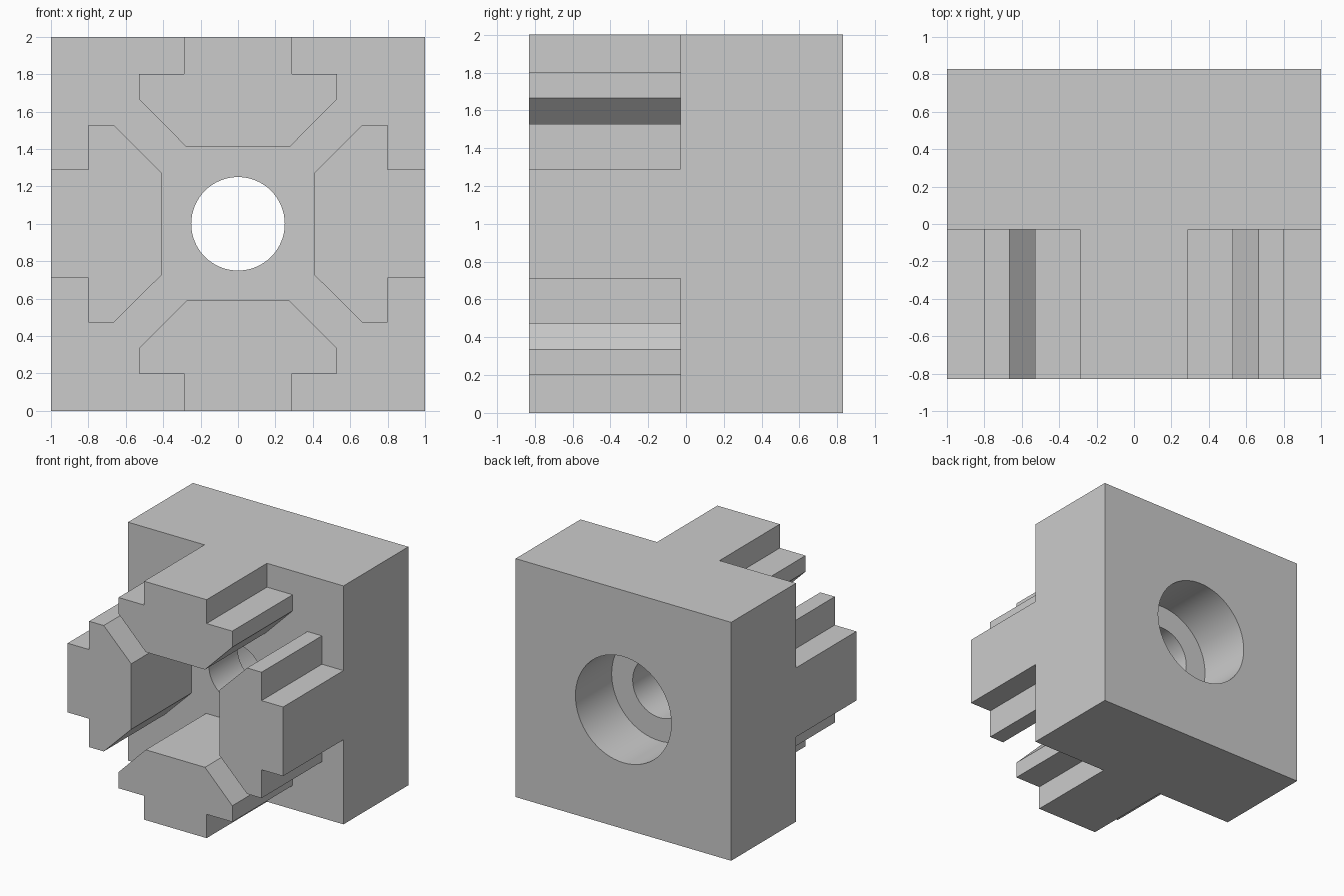
import bpy
import bmesh
import math
from mathutils import Matrix, Vector

FRONT, SEAT, BACK = -0.83, -0.03, 0.83
CENTRE = Vector((0, 0, 1))

old = bpy.data.objects.get("Cube")
if old:
    bpy.data.objects.remove(old, do_unlink=True)

grey = bpy.data.materials.new("light grey")
grey.use_nodes = True
colour = (0.6, 0.6, 0.6, 1)
grey.diffuse_color = colour
grey.node_tree.nodes["Principled BSDF"].inputs["Base Color"].default_value = colour


def make_object(name, bm):
    bmesh.ops.recalc_face_normals(bm, faces=bm.faces)
    mesh = bpy.data.meshes.new(name)
    bm.to_mesh(mesh)
    bm.free()
    mesh.materials.append(grey)
    obj = bpy.data.objects.new(name, mesh)
    bpy.context.collection.objects.link(obj)
    return obj


def extrude_profile(name, points, y0, y1, angle=0):
    """Extrude an (x, z) outline along y, turned about the central axis."""
    bm = bmesh.new()
    face = bm.faces.new([bm.verts.new((x, y0, z)) for x, z in points])
    grown = bmesh.ops.extrude_face_region(bm, geom=[face])
    verts = [v for v in grown["geom"] if isinstance(v, bmesh.types.BMVert)]
    bmesh.ops.translate(bm, verts=verts, vec=(0, y1 - y0, 0))
    bmesh.ops.transform(bm, verts=bm.verts,
                        matrix=Matrix.Translation(CENTRE) @ Matrix.Rotation(angle, 4, "Y"))
    return make_object(name, bm)


def combine(target, tool, operation):
    """Apply a boolean and discard the tool."""
    mod = target.modifiers.new(operation, "BOOLEAN")
    mod.object, mod.operation, mod.solver = tool, operation, "EXACT"
    bpy.context.view_layer.objects.active = target
    bpy.ops.object.modifier_apply(modifier=mod.name)
    bpy.data.objects.remove(tool, do_unlink=True)


def circle(radius, sides=64):
    return [(radius * math.cos(math.tau * i / sides), radius * math.sin(math.tau * i / sides))
            for i in range(sides)]


# Square block with its back rim chamfered
bm = bmesh.new()
bmesh.ops.create_cube(bm, size=2)
for v in bm.verts:
    v.co.y = BACK if v.co.y > 0 else SEAT
    v.co.z += 1
rim = [e for e in bm.edges if all(v.co.y == BACK for v in e.verts)]
bmesh.ops.bevel(bm, geom=rim, offset=0.127, segments=1, affect="EDGES")
body = make_object("connector_body", bm)

# Four slot prongs around the axis
half = [(0.29, 1.0), (0.29, 0.8), (0.528, 0.8), (0.528, 0.665), (0.275, 0.41)]
outline = half + [(-x, z) for x, z in reversed(half)]
for i in range(4):
    prong = extrude_profile("prong", outline, FRONT, SEAT, i * math.pi / 2)
    combine(body, prong, "UNION")

# Through hole and counterbore from the back
combine(body, extrude_profile("bolt_hole", circle(0.25), SEAT - 0.1, BACK + 0.1), "DIFFERENCE")
combine(body, extrude_profile("counterbore", circle(0.445), 0.35, BACK + 0.1), "DIFFERENCE")

# Clean coplanar seams and shade the bores smoothly
bm = bmesh.new()
bm.from_mesh(body.data)
bmesh.ops.remove_doubles(bm, verts=bm.verts, dist=0.0001)
bmesh.ops.dissolve_limit(bm, angle_limit=math.radians(1), verts=bm.verts, edges=bm.edges)
bm.to_mesh(body.data)
bm.free()
bpy.ops.object.select_all(action="DESELECT")
body.select_set(True)
bpy.context.view_layer.objects.active = body
bpy.ops.object.shade_smooth_by_angle(angle=math.radians(30))
